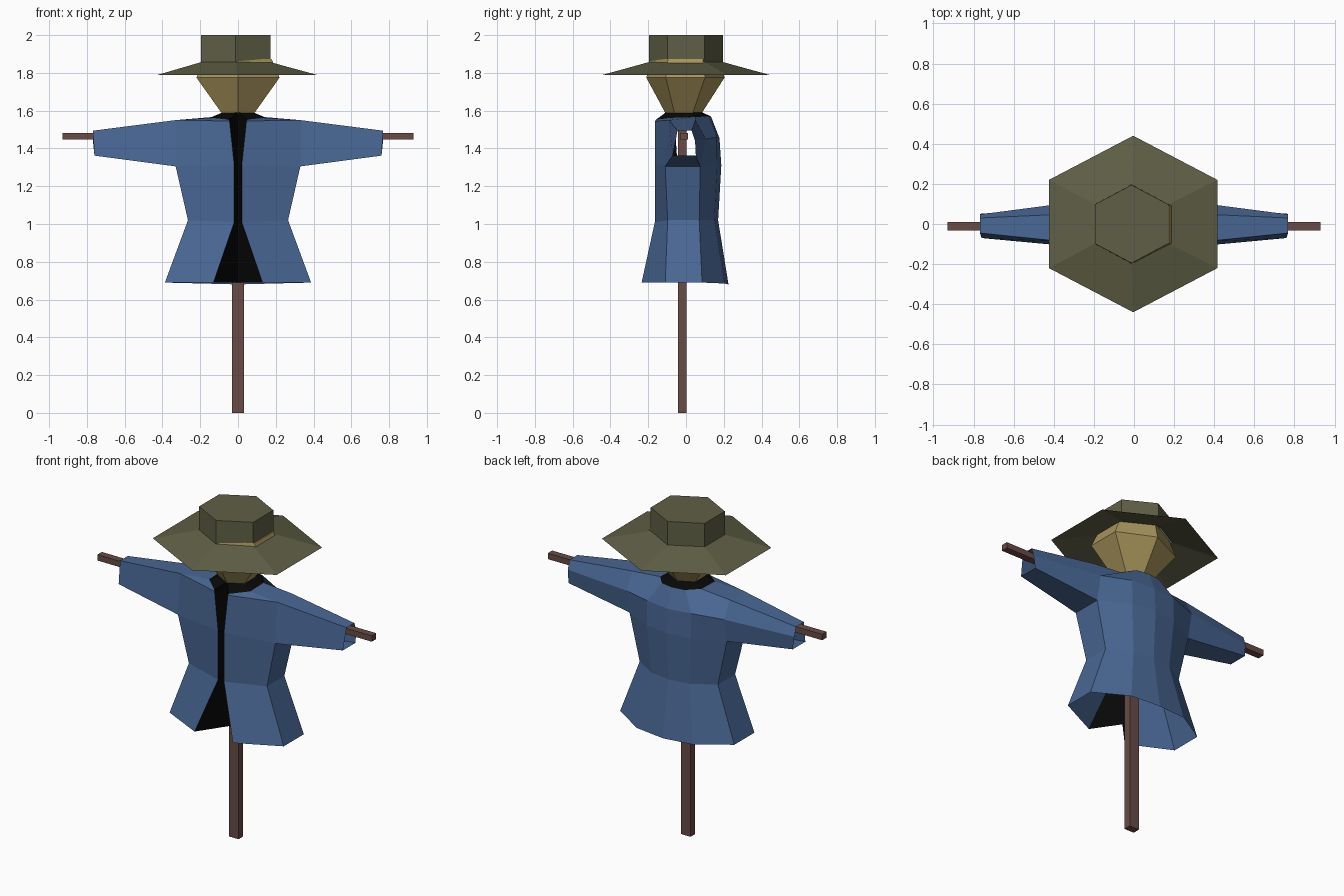
import bpy, bmesh

if "Cube" in bpy.data.objects:
    bpy.data.objects.remove(bpy.data.objects["Cube"])


def material(name, rgb):
    # flat colour from 0-255 display values
    lin = [((c / 255 + 0.055) / 1.055) ** 2.4 if c > 10 else c / 255 / 12.92 for c in rgb]
    m = bpy.data.materials.new(name)
    m.diffuse_color = (*lin, 1)
    m.use_nodes = True
    m.node_tree.nodes["Principled BSDF"].inputs["Base Color"].default_value = m.diffuse_color
    return m


BLUE = material("coat_blue", (73, 103, 148))
BLACK = material("lining_black", (8, 8, 8))
OLIVE = material("hat_olive", (95, 95, 70))
STRAW = material("sack_straw", (168, 148, 92))
WOOD = material("wood_brown", (104, 76, 71))


def finish(bm, name, mats):
    bmesh.ops.recalc_face_normals(bm, faces=bm.faces)
    me = bpy.data.meshes.new(name)
    bm.to_mesh(me)
    bm.free()
    for m in mats:
        me.materials.append(m)
    ob = bpy.data.objects.new(name, me)
    bpy.context.collection.objects.link(ob)
    return ob


def box(name, lo, hi, mat):
    bm = bmesh.new()
    bmesh.ops.create_cube(bm, size=1)
    for v in bm.verts:
        v.co = [(a + b) / 2 + c * (b - a) for a, b, c in zip(lo, hi, v.co)]
    return finish(bm, name, [mat])


def hex_loft(name, rings, mat, cap_start, cap_end):
    # ring = (centre x, centre y, x radius, y radius, z), corners point along y
    bm = bmesh.new()
    shape = [(0, -1), (1, -.5), (1, .5), (0, 1), (-1, .5), (-1, -.5)]
    loops = [[bm.verts.new((cx + x * rx, cy + y * ry, z)) for x, y in shape]
             for cx, cy, rx, ry, z in rings]
    for a, b in zip(loops, loops[1:]):
        for i in range(6):
            j = (i + 1) % 6
            bm.faces.new((a[i], a[j], b[j], b[i]))
    if cap_start:
        bm.faces.new(loops[0])
    if cap_end:
        bm.faces.new(loops[-1])
    return finish(bm, name, [mat])


# wooden frame
box("upright_post", (-.033, -.042, 0), (.033, .003, 1.5), WOOD)
box("crossbar", (-.93, -.033, 1.447), (.93, .01, 1.483), WOOD)

# sack head and hat
hex_loft("head", [(0, -.013, .085, .095, 1.585), (0, -.003, .22, .207, 1.775),
                  (0, -.003, .178, .185, 1.873)], STRAW, True, True)
hex_loft("hat", [(-.004, 0, .42, .44, 1.79), (-.012, 0, .183, .197, 1.857),
                 (-.012, 0, .183, .195, 2.0)], OLIVE, False, True)

# coat: right half, mirrored
bm = bmesh.new()


def verts(points):
    return [bm.verts.new(p) for p in points]


def face(*vs, black=False):
    f = bm.faces.new(vs)
    f.material_index = 1 if black else 0


# half rings run: front edge, side front, side back, back, back centre
hem = verts([(.13, -.235, .69), (.387, -.11, .69), (.387, .085, .69),
             (.19, .205, .685), (0, .225, .68)])
waist = verts([(.02, -.165, 1.01), (.265, -.097, 1.02), (.265, .07, 1.02),
               (.13, .15, 1.02), (0, .17, 1.02)])
armpit = verts([(.02, -.165, 1.31), (.33, -.11, 1.305), (.33, .075, 1.305),
                (.15, .165, 1.31), (0, .187, 1.31)])
shoulder = verts([(.045, -.163, 1.545), (.33, -.09, 1.55), (.33, .105, 1.45),
                  (.15, .163, 1.46), (0, .177, 1.455)])
neck = verts([(.05, -.158, 1.553), (.14, -.08, 1.562), (.14, .05, 1.566),
              (.08, .12, 1.57), (0, .132, 1.57)])
collar = verts([(0, -.105, 1.592), (.078, -.055, 1.592), (.078, .035, 1.592),
                (.04, .06, 1.592), (0, .082, 1.592)])
shoulder_top = bm.verts.new((.33, .05, 1.55))

# body panels, leaving the armhole open
for lower, upper in ((hem, waist), (waist, armpit), (armpit, shoulder)):
    for i in range(4):
        if not (lower is armpit and i == 1):
            face(lower[i], lower[i + 1], upper[i + 1], upper[i])
# shoulders up to the neckline
face(shoulder[0], shoulder[1], neck[1], neck[0])
face(shoulder[1], shoulder_top, neck[2], neck[1])
face(shoulder_top, shoulder[2], shoulder[3], neck[3], neck[2])
face(shoulder[3], shoulder[4], neck[4], neck[3])
# black collar
for i in range(4):
    face(neck[i], neck[i + 1], collar[i + 1], collar[i], black=True)
# black front opening, folding in towards the post
fold = verts([(0, -.045, .69), (0, -.045, 1.01), (0, -.045, 1.31), (0, -.06, 1.545)])
front = [hem[0], waist[0], armpit[0], shoulder[0]]
for i in range(3):
    face(front[i], front[i + 1], fold[i + 1], fold[i], black=True)
face(shoulder[0], neck[0], collar[0], fold[3], black=True)
# open tapering sleeve
root = [armpit[1], armpit[2], shoulder[2], shoulder_top, shoulder[1]]
cuff = verts([(.76, -.07, 1.362), (.76, .052, 1.362), (.768, .048, 1.44),
              (.768, .03, 1.494), (.768, -.045, 1.494)])
for i in range(5):
    j = (i + 1) % 5
    face(root[i], root[j], cuff[j], cuff[i])

coat = finish(bm, "coat", [BLUE, BLACK])
mirror = coat.modifiers.new("mirror", 'MIRROR')
mirror.use_clip = True
